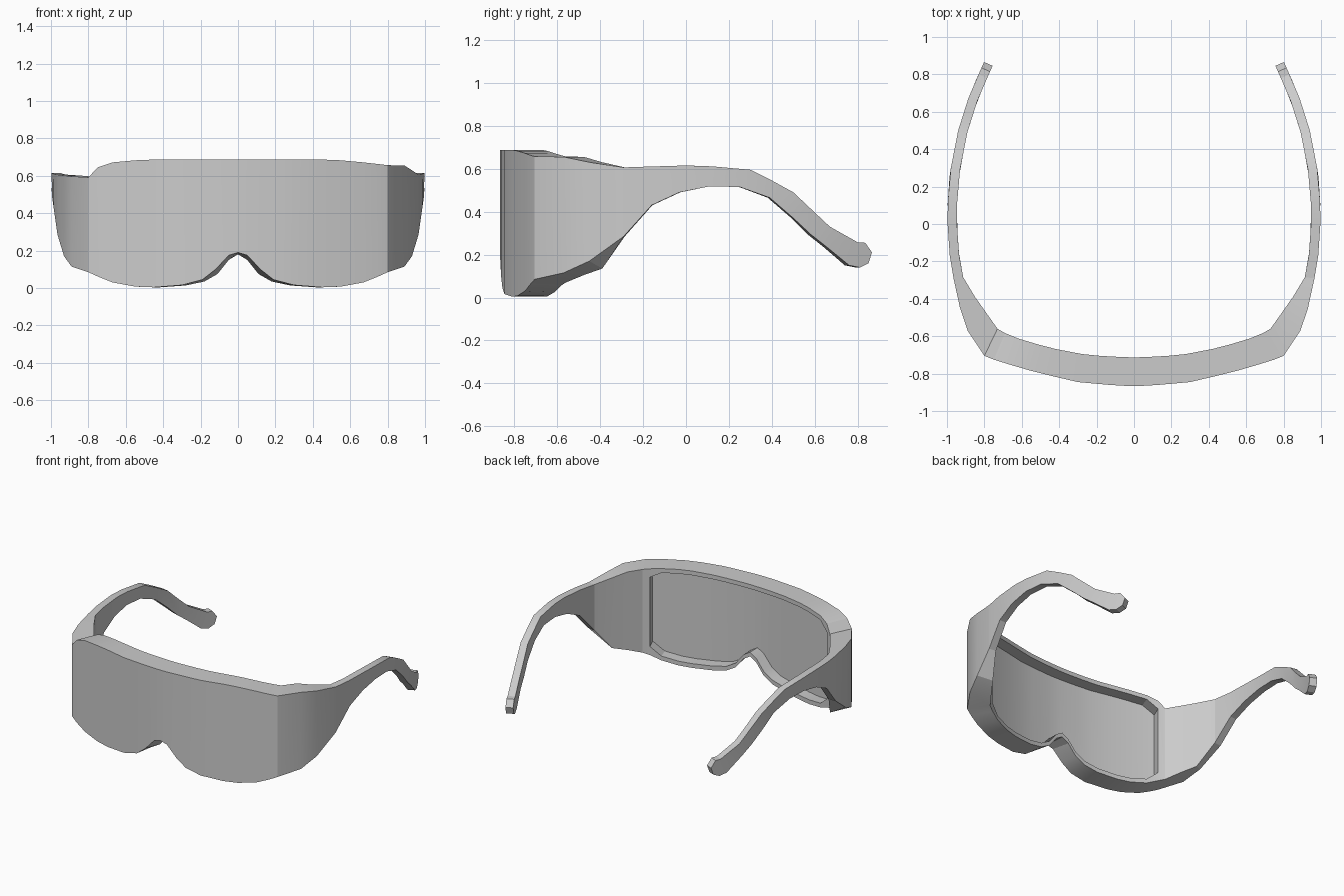
import bpy, bmesh
from mathutils import Vector

if "Cube" in bpy.data.objects:
    bpy.data.objects.remove(bpy.data.objects["Cube"])

# Half shield stations: front x, y | back x, y | top z | front bottom z, back bottom z
FRONT = [
    (0.00, -.866, 0.00, -.713, .687, .190, .180),
    (0.05, -.865, 0.05, -.712, .687, .175, .150),
    (0.12, -.861, 0.11, -.709, .687, .100, .075),
    (0.19, -.855, 0.18, -.705, .687, .045, .035),
    (0.30, -.845, 0.28, -.695, .687, .016, .014),
    (0.45, -.810, 0.42, -.668, .687, .004, .004),
    (0.55, -.785, 0.51, -.645, .683, .008, .006),
    (0.67, -.750, 0.62, -.612, .672, .030, .025),
    (0.75, -.725, 0.69, -.583, .663, .062, .055),
    (0.80, -.705, 0.73, -.560, .657, .085, .070),
    (0.89, -.570, 0.79, -.475, .655, .115, .105),
    (0.93, -.450, 0.85, -.390, .630, .170, .135),
    (0.965, -.290, 0.913, -.285, .606, .285, .285),
]
LEFT_TOP = {8: .645, 9: .592, 10: .597, 11: .602}   # the left corner sits lower
OPENING = 8                                         # last station of the lens recess

# Temple arm: outer plan curve (y, x), then top and bottom points (y, z) in side view
PLAN = [(-.29, .965), (-.17, .985), (.05, 1.0), (.27, .985), (.5, .94), (.69, .88), (.87, .80)]
ARM = [((-.17, .610), (-.16, .430)), ((0, .615), (-.03, .490)), ((.12, .611), (.11, .518)),
       ((.30, .595), (.25, .515)), ((.40, .545), (.39, .465)), ((.50, .490), (.50, .370)),
       ((.59, .405), (.58, .295)), ((.67, .330), (.65, .240)), ((.80, .257), (.76, .150)),
       ((.835, .255), (.81, .140)), ((.866, .210), (.85, .160))]
THICK = .05


def finish(name, bm):
    bmesh.ops.recalc_face_normals(bm, faces=bm.faces)
    mesh = bpy.data.meshes.new(name)
    bm.to_mesh(mesh)
    bm.free()
    ob = bpy.data.objects.new(name, mesh)
    bpy.context.collection.objects.link(ob)
    bpy.ops.object.select_all(action='DESELECT')
    ob.select_set(True)
    bpy.context.view_layer.objects.active = ob
    bpy.ops.object.shade_smooth_by_angle(angle=.4)


def station(i, side):
    """Section ring: front bottom, front top, back top, back bottom."""
    fx, fy, bx, by, top, fb, bb = FRONT[i]
    if side < 0:
        top = LEFT_TOP.get(i, top)
    back_top = min(top, .606) if i == 12 else top
    return [Vector((side * fx, fy, fb)), Vector((side * fx, fy, top)),
            Vector((side * bx, by, back_top)), Vector((side * bx, by, bb))]


def build_shield():
    bm = bmesh.new()
    cols = [(i, -1) for i in range(len(FRONT) - 1, 0, -1)] + [(i, 1) for i in range(len(FRONT))]
    rows = []
    for i, side in cols:
        ring = station(i, side)
        if i <= OPENING:
            # rim lip and recessed back of the lens
            inset = .06 if i == OPENING else .03
            lip_t = ring[2] - Vector((0, 0, inset))
            lip_b = ring[3] + Vector((0, 0, inset))
            depth = (ring[1] - ring[2]) * .55
            depth.z = 0
            ring += [lip_t, lip_t + depth, lip_b + depth, lip_b]
        rows.append([bm.verts.new(p) for p in ring])
    for a, b in zip(rows, rows[1:]):
        loop = [0, 1, 2, 3]
        if len(a) == 8 and len(b) == 8:
            loop = [0, 1, 2, 4, 5, 6, 7, 3]
        for p, q in zip(loop, loop[1:] + loop[:1]):
            if (p, q) == (2, 3):
                # solid corner: follow the extra lip vertices at the end of the recess
                va = [a[2], a[4], a[7], a[3]] if len(a) == 8 else [a[2], a[3]]
                vb = [b[3], b[7], b[4], b[2]] if len(b) == 8 else [b[3], b[2]]
                bm.faces.new(va + vb)
            else:
                bm.faces.new((a[p], a[q], b[q], b[p]))
        # side wall of the recess
        if len(a) != len(b):
            w = a if len(a) == 8 else b
            bm.faces.new((w[4], w[5], w[6], w[7]))
    finish("shield_and_rim", bm)


def arm_pair(y, z):
    """Outer and inner point of the temple at depth y."""
    k = 0
    while k < len(PLAN) - 2 and y > PLAN[k + 1][0]:
        k += 1
    (y0, x0), (y1, x1) = PLAN[k], PLAN[k + 1]
    slope = (x1 - x0) / (y1 - y0)
    x = x0 + slope * (y - y0)
    inward = Vector((-1, slope, 0)).normalized() * THICK
    outer = Vector((x, y, z))
    return outer, outer + inward


def build_arm(name, side):
    bm = bmesh.new()
    rings = [station(len(FRONT) - 1, side)]
    for top, bottom in ARM:
        to, ti = arm_pair(*top)
        bo, bi = arm_pair(*bottom)
        rings.append([Vector((side * p.x, p.y, p.z)) for p in (bo, to, ti, bi)])
    rows = [[bm.verts.new(p) for p in r] for r in rings]
    for a, b in zip(rows, rows[1:]):
        for p in range(4):
            q = (p + 1) % 4
            bm.faces.new((a[p], a[q], b[q], b[p]))
    bm.faces.new(rows[-1])
    finish(name, bm)


build_shield()
build_arm("right_temple_arm", 1)
build_arm("left_temple_arm", -1)
